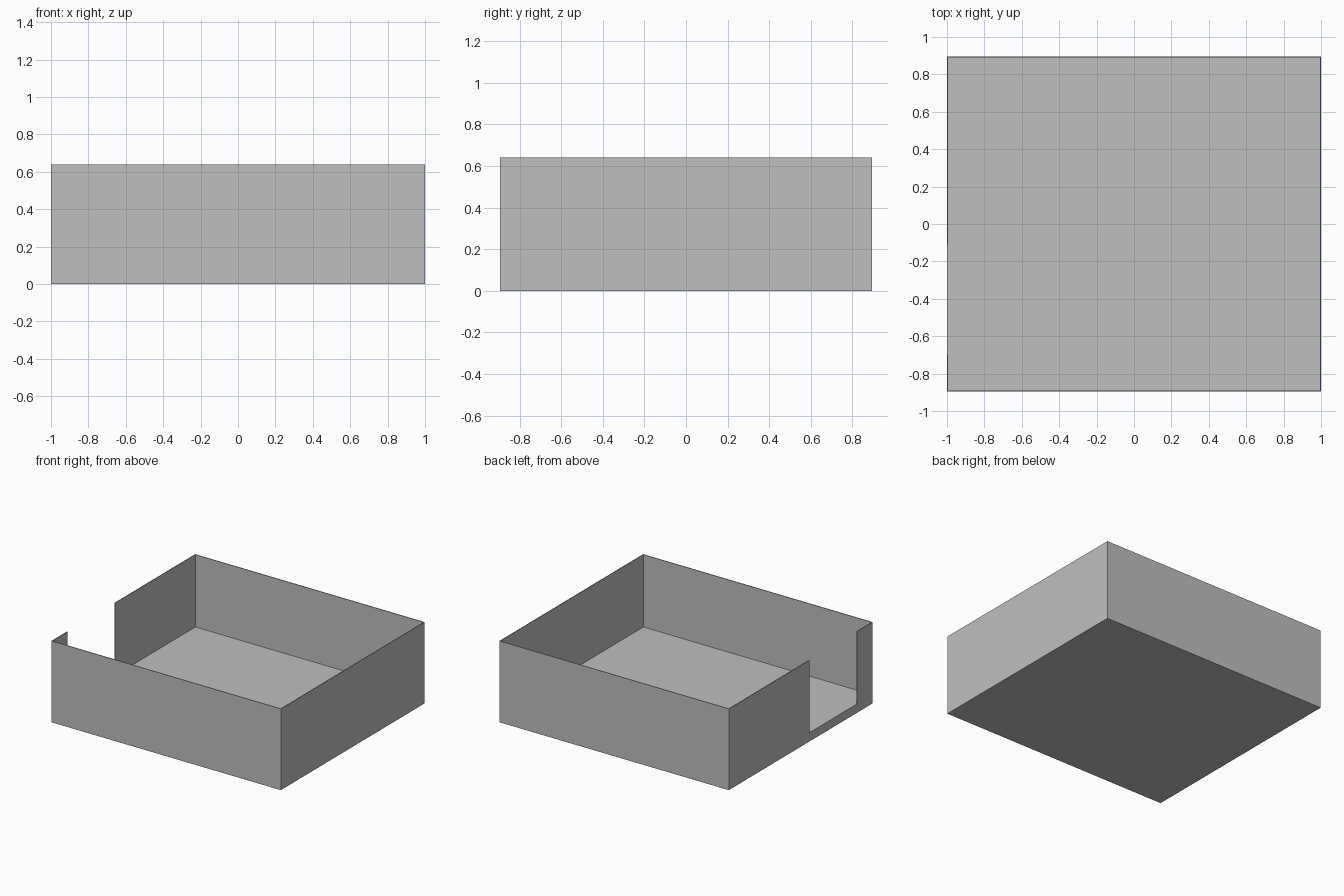
import bpy

cube = bpy.data.objects.get("Cube")
if cube:
    bpy.data.objects.remove(cube, do_unlink=True)

WIDTH, DEPTH, HEIGHT = 2.0, 1.79, 0.64
FLOOR, WALL = 0.07, 0.006

grey = bpy.data.materials.new("plain grey")
grey.use_nodes = True
colour = (0.52, 0.52, 0.52, 1)
grey.diffuse_color = colour
grey.node_tree.nodes["Principled BSDF"].inputs["Base Color"].default_value = colour


def box(name, low, high):
    """Box between two opposite corners."""
    centre = [(a + b) / 2 for a, b in zip(low, high)]
    bpy.ops.mesh.primitive_cube_add(size=1, location=centre)
    obj = bpy.context.object
    obj.name = name
    obj.scale = [b - a for a, b in zip(low, high)]
    bpy.ops.object.transform_apply(location=True, rotation=False, scale=True)
    obj.data.materials.append(grey)
    return obj


x, y = WIDTH / 2, DEPTH / 2

# Open tray, hollowed out above a solid floor
tray = box("open_tray", (-x, -y, 0), (x, y, HEIGHT))
cavity = box("cavity_cutter", (WALL - x, WALL - y, FLOOR), (x - WALL, y - WALL, 1))

# Doorway in the right wall, level with the floor
doorway = box("doorway_cutter", (-x - 0.1, -0.7, FLOOR), (-x + 0.1, -0.11, 1))

for cutter in (cavity, doorway):
    cut = tray.modifiers.new(cutter.name, 'BOOLEAN')
    cut.operation = 'DIFFERENCE'
    cut.solver = 'EXACT'
    cut.object = cutter
    bpy.context.view_layer.objects.active = tray
    bpy.ops.object.modifier_apply(modifier=cut.name)
    bpy.data.objects.remove(cutter, do_unlink=True)
